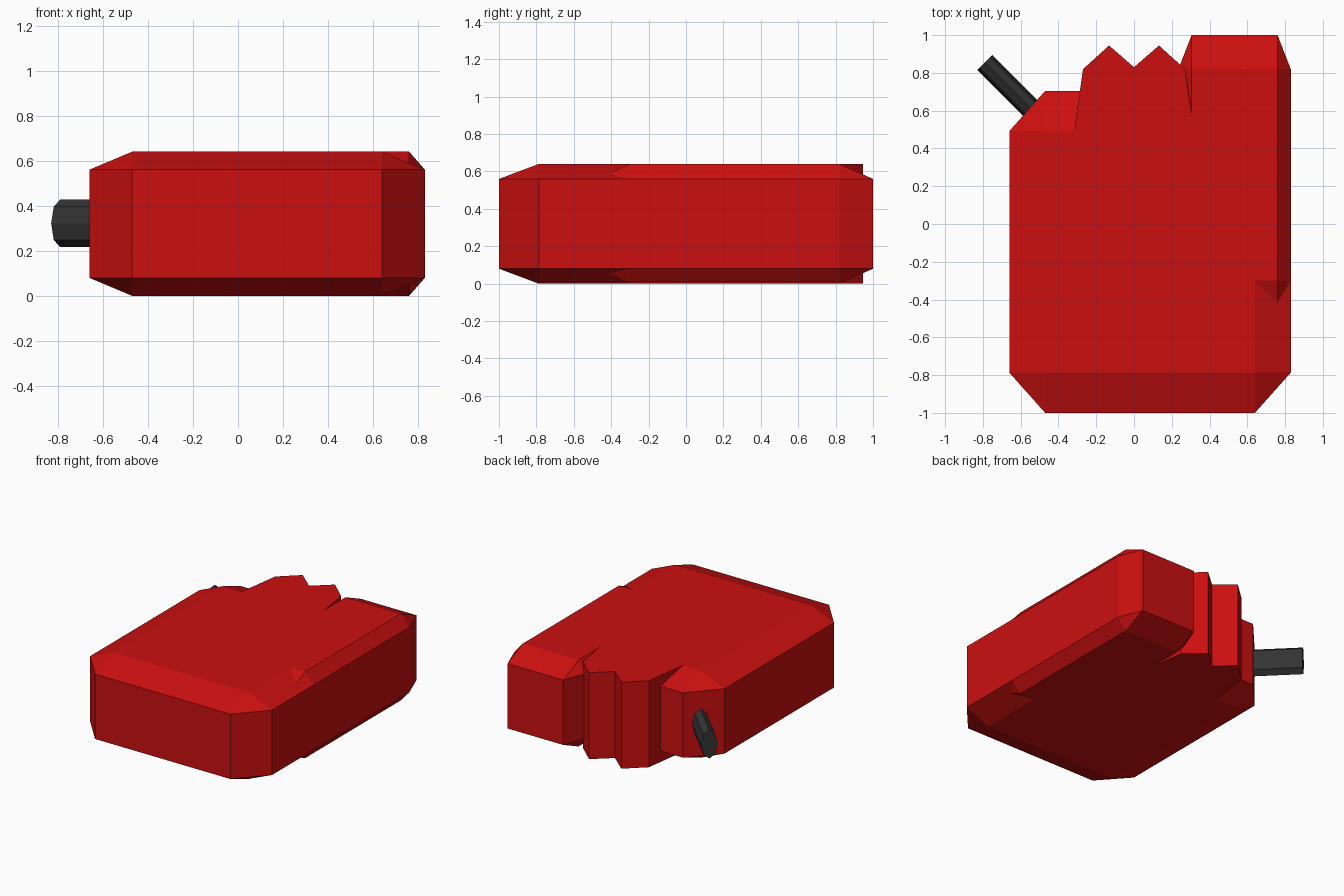
import bpy, bmesh, math
from mathutils import Matrix, Vector

if "Cube" in bpy.data.objects:
    bpy.data.objects.remove(bpy.data.objects["Cube"])

HEIGHT = 0.64


def material(name, colour):
    m = bpy.data.materials.new(name)
    m.diffuse_color = colour
    m.use_nodes = True
    m.node_tree.nodes["Principled BSDF"].inputs["Base Color"].default_value = m.diffuse_color
    return m


def add_object(name, bm, mat):
    bmesh.ops.recalc_face_normals(bm, faces=bm.faces[:])
    mesh = bpy.data.meshes.new(name)
    bm.to_mesh(mesh)
    bm.free()
    mesh.materials.append(mat)
    ob = bpy.data.objects.new(name, mesh)
    bpy.context.collection.objects.link(ob)
    return ob


def chamfered_box(name, x0, x1, y0, y1, cx, cy, cz, mat):
    """Box with cut corners: octagonal walls, smaller rectangles above and below."""
    bm = bmesh.new()
    inner_x, inner_y = (x0 + cx, x1 - cx), (y0 + cy, y1 - cy)
    for z in (cz, HEIGHT - cz):
        for i in (0, 1):
            for j in (0, 1):
                bm.verts.new(((x0, x1)[i], inner_y[j], z))
                bm.verts.new((inner_x[i], (y0, y1)[j], z))
    for z in (0, HEIGHT):
        for x in inner_x:
            for y in inner_y:
                bm.verts.new((x, y, z))
    bmesh.ops.convex_hull(bm, input=bm.verts[:])
    bmesh.ops.dissolve_limit(bm, angle_limit=0.01, verts=bm.verts[:], edges=bm.edges[:])
    return add_object(name, bm, mat)


red = material("red", (0.6, 0.005, 0.005, 1))
dark = material("dark_grey", (0.035, 0.035, 0.035, 1))

# Main tank and the narrower raised side block
chamfered_box("tank_body", -0.66, 0.83, -1.0, 0.705, 0.19, 0.213, 0.08, red)
chamfered_box("side_block", 0.235, 0.83, -0.48, 1.0, 0.07, 0.18, 0.08, red)

# Full-height zigzag grip between the two shoulders
half = [(0.33, 0.40), (0.27, 0.82), (0.132, 0.945)]
outline = half + [(0.0, 0.83)] + [(-x, y) for x, y in reversed(half)]
bm = bmesh.new()
base = bm.faces.new([bm.verts.new((x, y, 0)) for x, y in outline])
top = bmesh.ops.extrude_face_region(bm, geom=[base], use_keep_orig=True)["geom"]
bmesh.ops.translate(bm, vec=(0, 0, HEIGHT),
                    verts=[g for g in top if isinstance(g, bmesh.types.BMVert)])
add_object("zigzag_grip", bm, red)

# Flattened octagonal spout leaving the cut corner diagonally
tip, root = Vector((-0.79, 0.855, 0.322)), Vector((-0.45, 0.515, 0.322))
bm = bmesh.new()
bmesh.ops.create_cone(bm, cap_ends=True, segments=8, radius1=1, radius2=1, depth=1)
bmesh.ops.rotate(bm, verts=bm.verts[:], matrix=Matrix.Rotation(math.pi / 2, 3, 'X'))
bmesh.ops.scale(bm, verts=bm.verts[:], vec=(0.056, (tip - root).length, 0.105))
spout = add_object("spout", bm, dark)
spout.location = (tip + root) / 2
spout.rotation_euler.z = math.pi / 4
